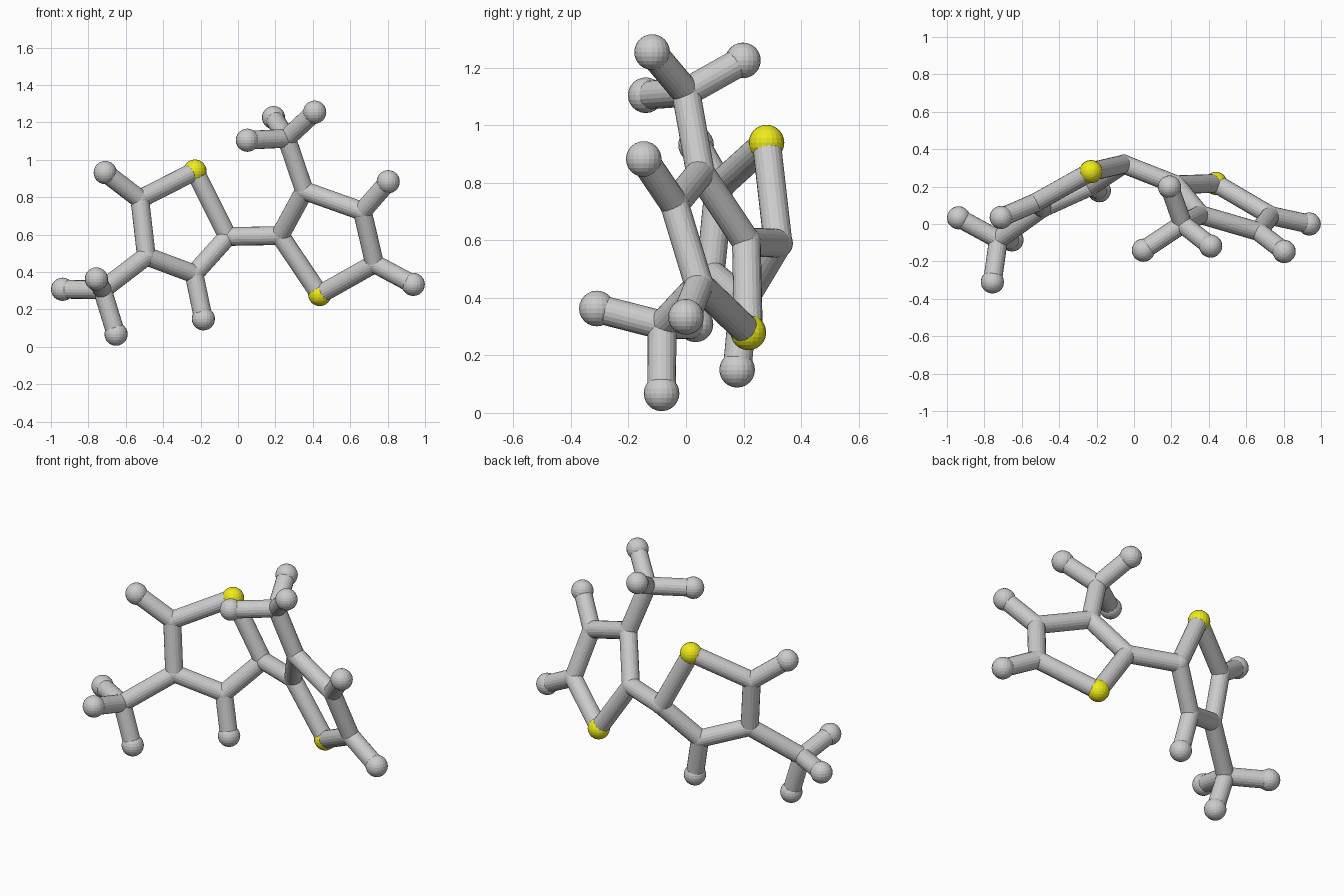
import bpy
from mathutils import Vector

if "Cube" in bpy.data.objects:
    bpy.data.objects.remove(bpy.data.objects["Cube"])

BOND_R, JOINT_R, BALL_R, SIDES = 0.05, 0.052, 0.062, 20

yellow = bpy.data.materials.new("yellow")
yellow.diffuse_color = (0.85, 0.83, 0.01, 1)
yellow.use_nodes = True
yellow.node_tree.nodes["Principled BSDF"].inputs["Base Color"].default_value = yellow.diffuse_color


def ball(name, pos, radius, mat=None):
    bpy.ops.mesh.primitive_uv_sphere_add(segments=SIDES, ring_count=12, radius=radius, location=pos)
    ob = bpy.context.object
    ob.name = name
    if mat:
        ob.data.materials.append(mat)


def rod(name, a, b):
    a, b = Vector(a), Vector(b)
    d = b - a
    bpy.ops.mesh.primitive_cylinder_add(vertices=SIDES, radius=BOND_R, depth=d.length, location=(a + b) / 2)
    ob = bpy.context.object
    ob.name = name
    ob.rotation_euler = d.to_track_quat('Z', 'Y').to_euler()


def half(side, ring, methyl_at, methyl, methyl_tips, tips):
    """Five-sided ring (yellow ball first) with end balls and a three-pronged group."""
    ball(side + "_yellow_ball", ring[0], BALL_R, yellow)
    for p in ring[1:] + [methyl]:
        ball(side + "_joint", p, JOINT_R)
    for i, p in enumerate(ring):
        rod(side + "_ring_rod", p, ring[(i + 1) % 5])
    # rods leaving the ring and ending in balls
    for i, p in tips.items():
        rod(side + "_tip_rod", ring[i], p)
        ball(side + "_tip_ball", p, BALL_R)
    # three-pronged group
    rod(side + "_branch_rod", ring[methyl_at], methyl)
    for p in methyl_tips:
        rod(side + "_prong_rod", methyl, p)
        ball(side + "_prong_ball", p, BALL_R)


left = [(-0.23, 0.28, 0.94), (-0.055, 0.32, 0.59), (-0.235, 0.20, 0.39),
        (-0.49, 0.085, 0.485), (-0.525, 0.115, 0.79)]
right = [(0.437, 0.217, 0.28), (0.225, 0.21, 0.595), (0.355, 0.05, 0.835),
         (0.665, -0.04, 0.725), (0.73, 0.045, 0.445)]

half("left", left, 3, (-0.725, -0.083, 0.305),
     [(-0.938, 0.033, 0.308), (-0.757, -0.31, 0.363), (-0.652, -0.085, 0.068)],
     {2: (-0.185, 0.178, 0.15), 4: (-0.71, 0.035, 0.932)})
half("right", right, 2, (0.26, 0, 1.115),
     [(0.19, 0.198, 1.226), (0.05, -0.14, 1.105), (0.41, -0.118, 1.255)],
     {3: (0.803, -0.147, 0.883), 4: (0.937, 0, 0.334)})

# rod joining the two rings
rod("centre_rod", left[1], right[1])
